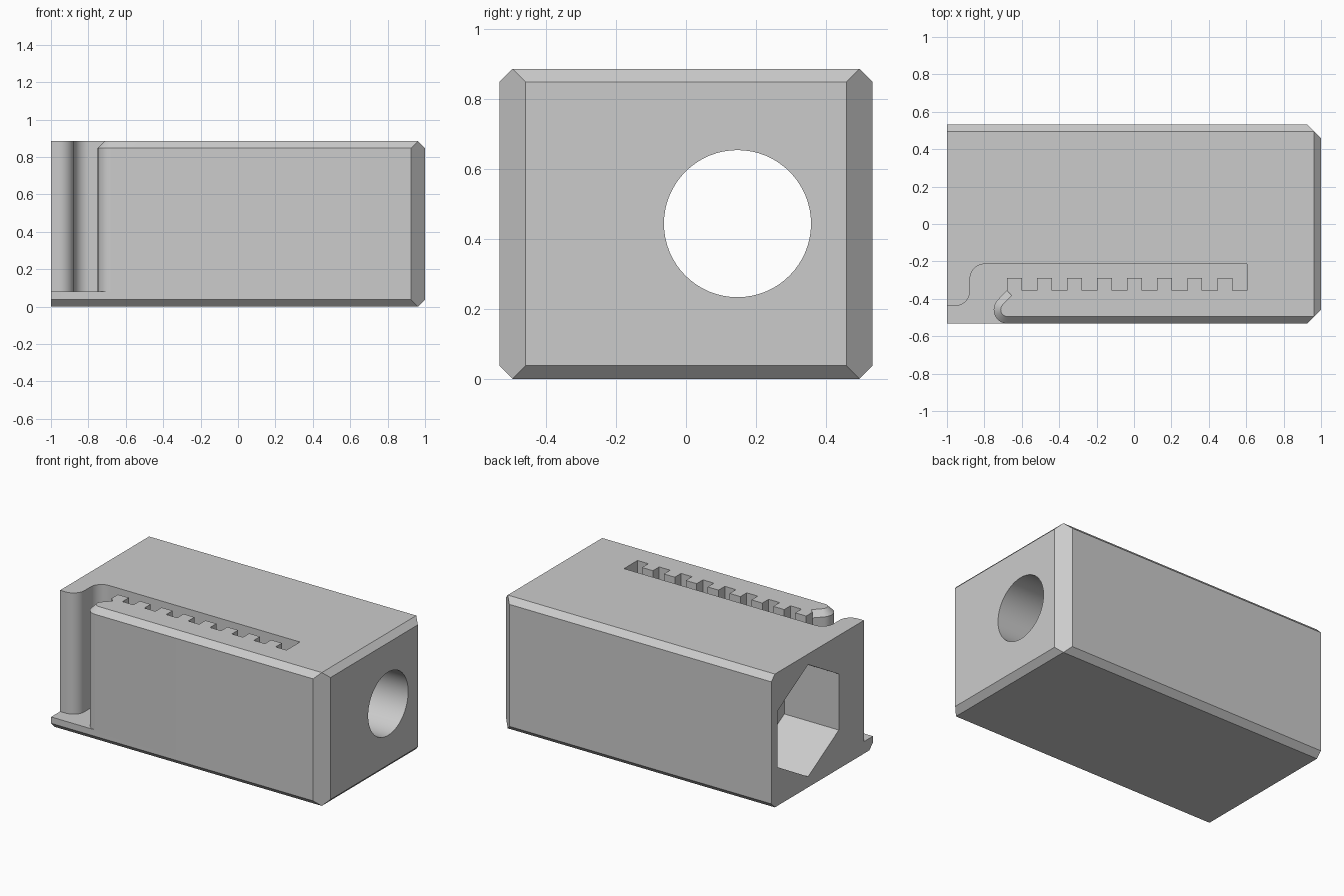
import bpy, bmesh
from math import sin, cos, radians
from mathutils import Vector

if "Cube" in bpy.data.objects:
    bpy.data.objects.remove(bpy.data.objects["Cube"], do_unlink=True)

HEIGHT, HALF_WIDTH = 0.885, 0.533
CHAMFER = 0.0375
SHOULDER = HEIGHT - CHAMFER
FLOOR = 0.08                    # bottom of the toothed slot
BORE_Y, BORE_Z = 0.147, 0.443   # axis of the bore and the hexagonal pocket


def loft(name, rings):
    """Closed solid through rings with equal point counts."""
    bm = bmesh.new()
    loops = [[bm.verts.new(p) for p in ring] for ring in rings]
    for a, b in zip(loops, loops[1:]):
        for i in range(len(a)):
            bm.faces.new((a[i - 1], a[i], b[i], b[i - 1]))
    bm.faces.new(loops[0])
    bm.faces.new(loops[-1])
    bmesh.ops.remove_doubles(bm, verts=bm.verts, dist=1e-5)
    bmesh.ops.recalc_face_normals(bm, faces=bm.faces)
    mesh = bpy.data.meshes.new(name)
    bm.to_mesh(mesh)
    bm.free()
    obj = bpy.data.objects.new(name, mesh)
    bpy.context.collection.objects.link(obj)
    return obj


def arc(cx, cy, r, start, end, steps=12):
    angles = [radians(start + (end - start) * i / steps) for i in range(steps + 1)]
    return [(cx + r * cos(a), cy + r * sin(a)) for a in angles]


def end_ring(x, radius, sides):
    """Regular polygon across the long axis, with a corner at the top."""
    return [(x, BORE_Y + u, BORE_Z + v) for u, v in arc(0, 0, radius, 90, 450, sides)[:-1]]


def cut(target, cutter):
    cutter.hide_render = True
    mod = target.modifiers.new("cut", "BOOLEAN")
    mod.operation, mod.solver, mod.object = "DIFFERENCE", "EXACT", cutter
    bpy.context.view_layer.objects.active = target
    bpy.ops.object.modifier_apply(modifier=mod.name)
    bpy.data.objects.remove(cutter, do_unlink=True)


# Chamfered block, square at the left-hand end
def block_ring(z, inset):
    w, e, k = HALF_WIDTH - inset, 1 - inset, 2 * (CHAMFER - inset)
    outline = [(-1, -w), (e - k, -w), (e, k - w), (e, w - k), (e - k, w), (-1, w)]
    return [(x, y, z) for x, y in outline]


body = loft("toothed_block", [block_ring(0, CHAMFER), block_ring(CHAMFER, 0),
                              block_ring(SHOULDER, 0), block_ring(HEIGHT, CHAMFER)])

# Outline of the slot: curved entry, straight back wall, then the teeth
TOOTH_TOP, TOOTH_ROOT = -0.289, -0.355
entry = ([(-1.2, -0.4385)] + arc(-0.957, -0.3585, 0.08, -90, 0)
         + arc(-0.797, -0.294, 0.08, 180, 90) + [(0.605, -0.214)])
teeth = [(0.605, TOOTH_ROOT)]
for i in reversed(range(8)):
    x = -0.68 + 0.1608 * i
    teeth += [(x + 0.08, TOOTH_ROOT), (x + 0.08, TOOTH_TOP), (x, TOOTH_TOP), (x, TOOTH_ROOT)]

# Rounded nose of the front wall; each point has an inward direction for its bevel
NOSE = Vector((-0.675, -0.458))
nose = [(Vector((-0.68, TOOTH_ROOT)), Vector((1, -1)).normalized())]
for p in arc(NOSE.x, NOSE.y, 0.075, 135, 270, 18):
    nose.append((Vector(p), (NOSE - Vector(p)).normalized()))


def slot_ring(z, inset):
    rim = [tuple(p + d * inset) for p, d in nose]
    outline = entry + teeth + rim + [(NOSE.x, -0.7), (-1.2, -0.7)]
    return [(x, y, z) for x, y in outline]


OVER = 0.02
cut(body, loft("slot_cutter", [slot_ring(FLOOR, 0), slot_ring(SHOULDER, 0),
                               slot_ring(HEIGHT + OVER, CHAMFER + OVER)]))

# Hexagonal pocket at the left-hand end, round bore through to the other end
cut(body, loft("pocket_cutter", [end_ring(-1.2, 0.372, 6), end_ring(-0.6, 0.372, 6)]))
cut(body, loft("bore_cutter", [end_ring(-0.8, 0.21, 64), end_ring(1.2, 0.21, 64)]))

# Single grey finish
grey = bpy.data.materials.new("light_grey")
grey.use_nodes = True
colour = (0.6, 0.6, 0.6, 1)
grey.diffuse_color = colour
grey.node_tree.nodes["Principled BSDF"].inputs["Base Color"].default_value = colour
body.data.materials.clear()
body.data.materials.append(grey)
for face in body.data.polygons:
    face.material_index = 0

# Smooth curves, crisp edges
bpy.ops.object.select_all(action="DESELECT")
body.select_set(True)
bpy.context.view_layer.objects.active = body
bpy.ops.object.shade_smooth_by_angle(angle=radians(25))
